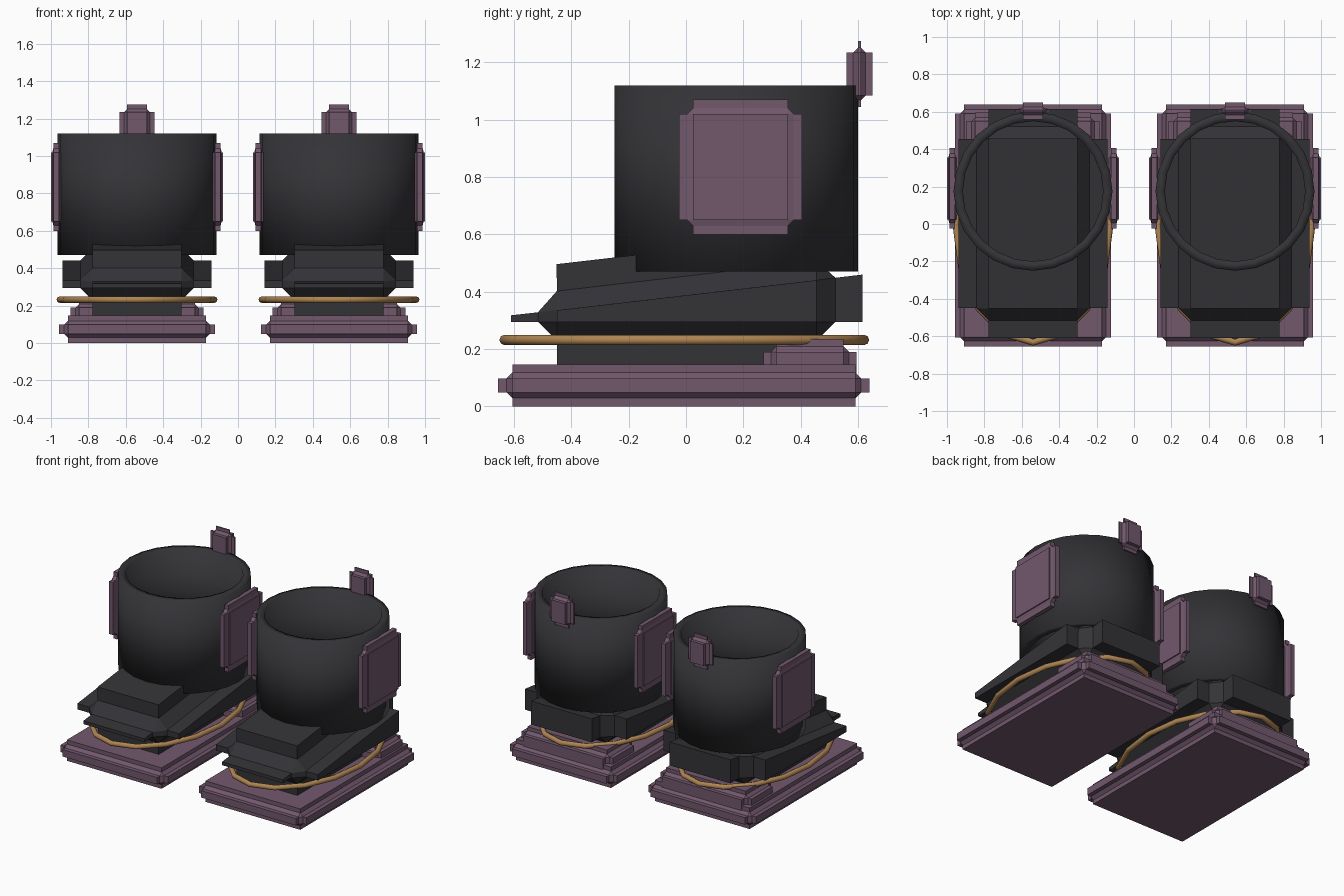
import bpy, bmesh, math

if "Cube" in bpy.data.objects:
    bpy.data.objects.remove(bpy.data.objects["Cube"])


def material(name, rgb):
    m = bpy.data.materials.new(name)
    m.diffuse_color = (*rgb, 1.0)
    m.use_nodes = True
    m.node_tree.nodes["Principled BSDF"].inputs["Base Color"].default_value = m.diffuse_color
    return m


DARK = material("charcoal", (0.034, 0.034, 0.039))
PURPLE = material("dusty purple", (0.168, 0.098, 0.152))
GOLD = material("tan gold", (0.43, 0.235, 0.085))


def add_object(name, bm, mat, loc, smooth=False):
    bmesh.ops.recalc_face_normals(bm, faces=bm.faces)
    mesh = bpy.data.meshes.new(name)
    bm.to_mesh(mesh)
    bm.free()
    mesh.materials.append(mat)
    for p in mesh.polygons:
        p.use_smooth = smooth
    ob = bpy.data.objects.new(name, mesh)
    ob.location = loc
    bpy.context.collection.objects.link(ob)
    return ob


def stepped_box(name, lo, hi, step, mat, x0, squash=1.0, front_top=None):
    """Box whose edges are cut inward as a step; squash thins it along x."""
    size = [b - a for a, b in zip(lo, hi)]
    mid = [(a + b) / 2 for a, b in zip(lo, hi)]
    size[0] /= squash
    bm = bmesh.new()
    bmesh.ops.create_cube(bm, size=1)
    for v in bm.verts:
        if front_top is not None and v.co.y < 0 and v.co.z > 0:
            v.co.z = (front_top - mid[2]) / size[2]
        v.co = [c * s for c, s in zip(v.co, size)]
    ob = add_object(name, bm, mat, (x0 + mid[0], mid[1], mid[2]))
    ob.scale.x = squash
    bev = ob.modifiers.new("stepped edges", 'BEVEL')
    bev.width = step
    bev.segments = 3
    bev.profile = 0.0
    bev.limit_method = 'NONE'
    bev.use_clamp_overlap = False
    return ob


def shaft(name, x0):
    """Open tube for the leg."""
    n, rings = 24, []
    bm = bmesh.new()
    for r, z in ((0.425, 0.47), (0.425, 1.12), (0.375, 1.12), (0.375, 0.47)):
        rings.append([bm.verts.new((r * math.cos(2 * math.pi * i / n),
                                    r * math.sin(2 * math.pi * i / n), z))
                      for i in range(n)])
    for k in range(4):
        a, b = rings[k], rings[(k + 1) % 4]
        for i in range(n):
            j = (i + 1) % n
            bm.faces.new((a[i], a[j], b[j], b[i]))
    return add_object(name, bm, DARK, (x0, 0.175, 0), smooth=True)


def welt(name, x0):
    """Thin oval cord round the foot."""
    n, m, t = 16, 8, 0.018
    bm = bmesh.new()
    rings = []
    for i in range(n):
        a = 2 * math.pi * i / n
        ring = []
        for k in range(m):
            b = 2 * math.pi * k / m
            off = t * math.cos(b)
            ring.append(bm.verts.new(((0.412 + off) * math.cos(a),
                                      (0.627 + off) * math.sin(a),
                                      t * math.sin(b))))
        rings.append(ring)
    for i in range(n):
        r, s = rings[i], rings[(i + 1) % n]
        for k in range(m):
            l = (k + 1) % m
            bm.faces.new((r[k], s[k], s[l], r[l]))
    return add_object(name, bm, GOLD, (x0, -0.006, 0.232), smooth=True)


for side, x0 in (("left", -0.54), ("right", 0.54)):
    # sole and heel
    stepped_box(f"{side}_sole", (-0.418, -0.655, 0), (0.418, 0.64, 0.147),
                0.049, PURPLE, x0)
    stepped_box(f"{side}_heel", (-0.355, 0.27, 0.05), (0.355, 0.595, 0.235),
                0.045, PURPLE, x0)
    # foot, sloping down to the toe
    stepped_box(f"{side}_foot", (-0.397, -0.61, 0.135), (0.397, 0.615, 0.62),
                0.16, DARK, x0, front_top=0.478)
    welt(f"{side}_welt", x0)
    shaft(f"{side}_shaft", x0)
    # plates on both sides of the shaft
    for where, sx in (("outer", 1), ("inner", -1)):
        a, b = sorted((sx * 0.405, sx * 0.46))
        stepped_box(f"{side}_{where}_plate", (a, -0.025, 0.60),
                    (b, 0.405, 1.07), 0.05, PURPLE, x0, squash=0.25)
    # pull tab at the back
    stepped_box(f"{side}_pull_tab", (-0.0925, 0.56, 1.045),
                (0.0925, 0.65, 1.275), 0.04, PURPLE, x0)
